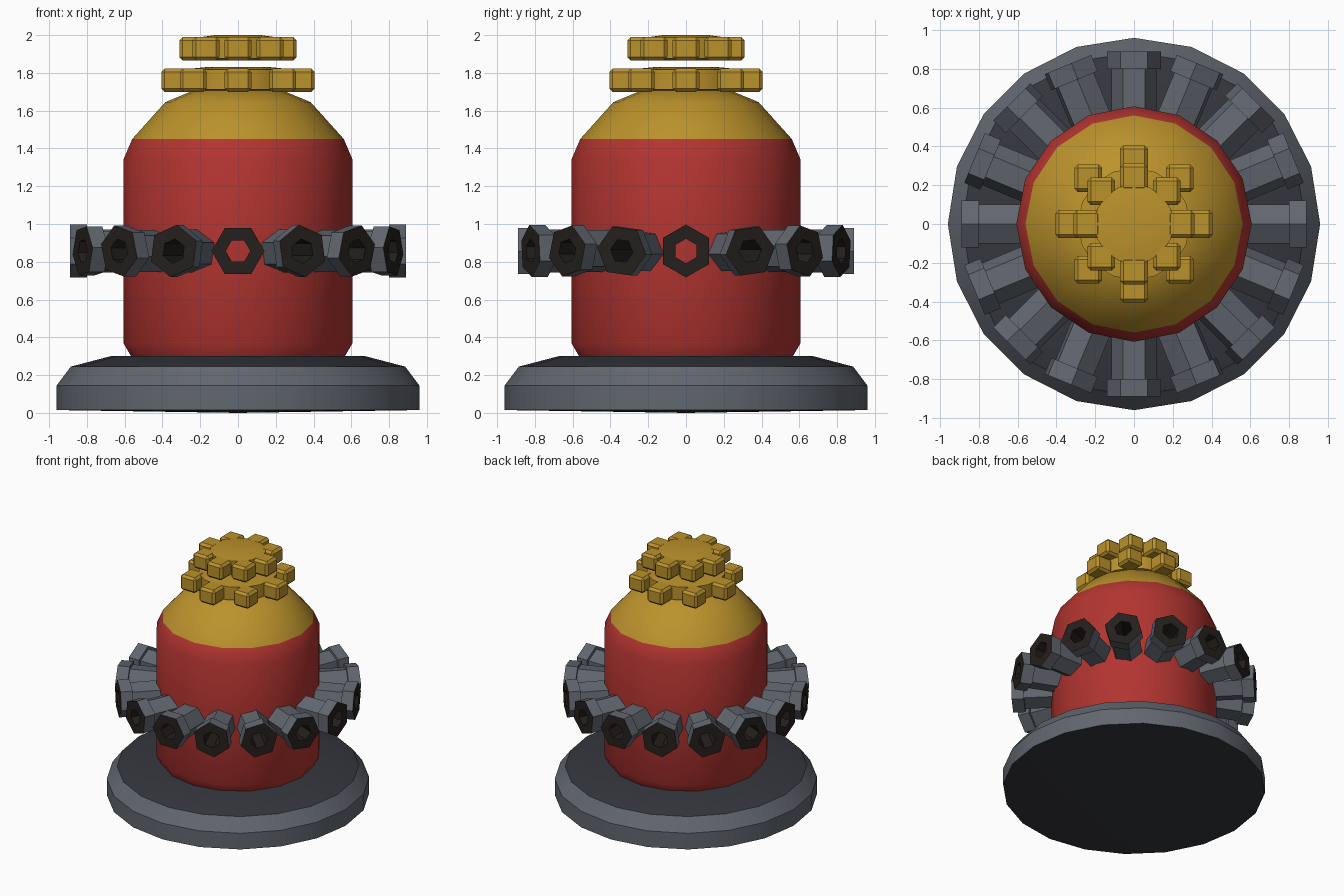
import bpy, bmesh
from math import cos, sin, pi, radians
from mathutils import Vector, Matrix

if "Cube" in bpy.data.objects:
    bpy.data.objects.remove(bpy.data.objects["Cube"])


def mat(name, r, g, b):
    m = bpy.data.materials.new(name)
    m.diffuse_color = (r, g, b, 1)
    m.use_nodes = True
    m.node_tree.nodes["Principled BSDF"].inputs["Base Color"].default_value = m.diffuse_color
    return m


SLATE = mat("slate", 0.12, 0.135, 0.16)
DARK = mat("dark_slate", 0.035, 0.038, 0.048)
RED = mat("red", 0.45, 0.035, 0.03)
GOLD = mat("gold", 0.5, 0.29, 0.025)
SOOT = mat("soot", 0.018, 0.014, 0.012)


def finish(name, bm, mats, angle=None):
    me = bpy.data.meshes.new(name)
    bm.to_mesh(me)
    bm.free()
    for m in mats:
        me.materials.append(m)
    if angle:
        me.shade_smooth()
        me.set_sharp_from_angle(angle=radians(angle))
    ob = bpy.data.objects.new(name, me)
    bpy.context.collection.objects.link(ob)
    return ob


def lathe(bm, profile, n, slots=None, closed=False):
    """Spin (radius, z) points round z; slots gives a material per band."""
    rings = []
    for r, z in profile:
        if r == 0:
            rings.append([bm.verts.new((0, 0, z))] * n)
        else:
            rings.append([bm.verts.new((r * cos(2 * pi * i / n), r * sin(2 * pi * i / n), z))
                          for i in range(n)])
    if closed:
        rings.append(rings[0])
    for k in range(len(rings) - 1):
        a, b = rings[k], rings[k + 1]
        for i in range(n):
            j = (i + 1) % n
            f = bm.faces.new(list(dict.fromkeys((a[i], a[j], b[j], b[i]))))
            f.material_index = slots[k] if slots else 0
    bmesh.ops.recalc_face_normals(bm, faces=bm.faces)


# base plate: slate rim, dark top and underside
bm = bmesh.new()
lathe(bm, [(0, 0), (0.96, 0.015), (0.96, 0.145), (0.885, 0.245), (0.675, 0.3), (0, 0.3)],
      20, [1, 0, 0, 1, 1])
finish("base", bm, [SLATE, DARK], 30)

# red body with gold dome
bm = bmesh.new()
lathe(bm, [(0, 0.29), (0.56, 0.29), (0.607, 0.37), (0.607, 1.34), (0.56, 1.45),
           (0.385, 1.645), (0.24, 1.705), (0, 1.73)], 16, [0, 0, 0, 0, 1, 1, 1])
finish("body", bm, [RED, GOLD], 40)

# two toothed rings on top; teeth stay aligned to the axes
for name, z0, z1, disc, tooth_r in (("lower_cog", 1.70, 1.83, 0.29, 0.335),
                                    ("upper_cog", 1.865, 2.0, 0.205, 0.24)):
    bm = bmesh.new()
    lathe(bm, [(0, z0), (disc * 0.6, z0), (disc, z0 + 0.012), (disc, z1 - 0.012),
               (disc * 0.6, z1), (0, z1)], 16)
    finish(name, bm, [GOLD], 30)
    bm = bmesh.new()
    for i in range(8):
        a = i * pi / 4
        pos = Vector((tooth_r * cos(a), tooth_r * sin(a), (z0 + z1) / 2 - 0.004))
        bmesh.ops.create_cube(bm, size=1, matrix=Matrix.Translation(pos)
                              @ Matrix.Diagonal((0.142, 0.142, 0.124, 1)))
    bmesh.ops.bevel(bm, geom=bm.edges[:], offset=0.018, segments=1, affect='EDGES')
    finish(name + "_teeth", bm, [GOLD])

# sixteen hexagonal nozzles round the body, open through to the body
bm = bmesh.new()
lathe(bm, [(0.115, 0.54), (0.115, 0.80), (0.14, 0.80), (0.14, 0.89), (0.065, 0.89), (0.065, 0.54)],
      6, [0, 0, 0, 1, 1, 0], closed=True)
nozzle = finish("nozzle_1", bm, [SLATE, SOOT])
for i in range(16):
    a = i * pi / 8
    ob = nozzle if i == 0 else nozzle.copy()
    if i:
        ob.name = f"nozzle_{i + 1}"
        bpy.context.collection.objects.link(ob)
    ob.location = (0, 0, 0.857)
    ob.rotation_mode = 'QUATERNION'
    # tilt about the horizontal tangent, so the hexagon's roll changes round the ring
    ob.rotation_quaternion = Matrix.Rotation(pi / 2, 3, Vector((-sin(a), cos(a), 0))).to_quaternion()
